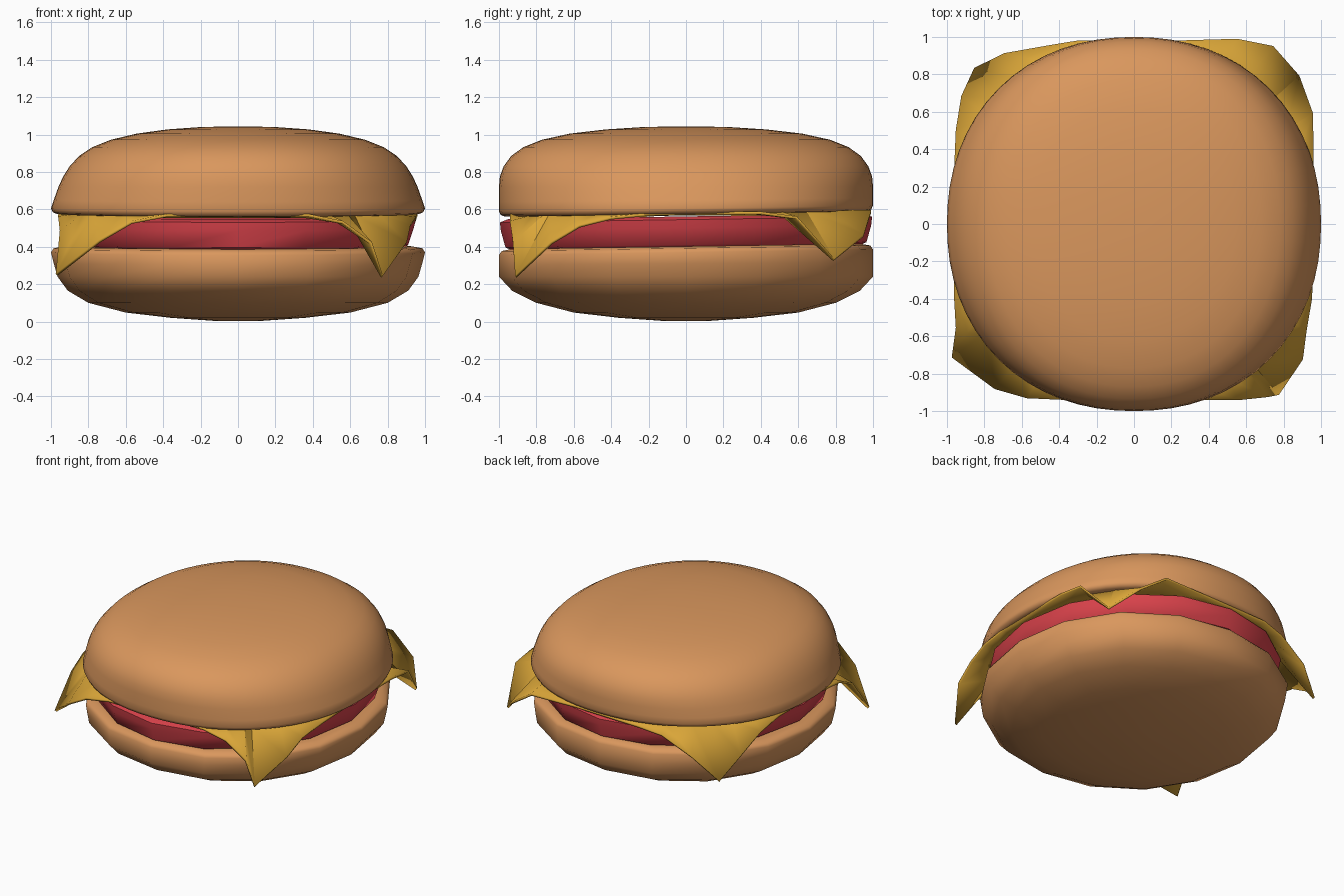
import bpy, bmesh, math

if "Cube" in bpy.data.objects:
    bpy.data.objects.remove(bpy.data.objects["Cube"])

TILT = 0.015  # the whole stack leans slightly toward the front


def material(name, colour):
    m = bpy.data.materials.new(name)
    m.diffuse_color = (*colour, 1)
    m.use_nodes = True
    m.node_tree.nodes["Principled BSDF"].inputs["Base Color"].default_value = m.diffuse_color
    return m


bun_mat = material("toasted bun", (0.70, 0.31, 0.11))
patty_mat = material("red patty", (0.70, 0.055, 0.07))
cheese_mat = material("yellow cheese", (0.70, 0.38, 0.04))


def finish(name, bm, mat, angle):
    bmesh.ops.recalc_face_normals(bm, faces=bm.faces)
    mesh = bpy.data.meshes.new(name)
    bm.to_mesh(mesh)
    bm.free()
    mesh.materials.append(mat)
    ob = bpy.data.objects.new(name, mesh)
    bpy.context.collection.objects.link(ob)
    bpy.ops.object.select_all(action='DESELECT')
    ob.select_set(True)
    bpy.context.view_layer.objects.active = ob
    bpy.ops.object.shade_smooth_by_angle(angle=math.radians(angle))
    return ob


def unit_radius(a, power):
    """Radius of a unit superellipse in direction a."""
    return (abs(math.cos(a)) ** power + abs(math.sin(a)) ** power) ** (-1 / power)


def stack_rings(name, rings, sides, power, mat, angle):
    """Lathe-like solid; each ring is (x radius, y radius, z, tilt)."""
    bm = bmesh.new()
    loops = []
    for rx, ry, z, tilt in rings:
        loop = []
        for i in range(sides):
            a = 2 * math.pi * i / sides
            r = unit_radius(a, power)
            y = ry * r * math.sin(a)
            loop.append(bm.verts.new((rx * r * math.cos(a), y, z + tilt * y)))
        loops.append(loop)
    for lo, hi in zip(loops, loops[1:]):
        for i in range(sides):
            j = (i + 1) % sides
            bm.faces.new((lo[i], lo[j], hi[j], hi[i]))
    # close both ends
    bm.faces.new(loops[0][::-1])
    bm.faces.new(loops[-1])
    return finish(name, bm, mat, angle)


# bottom bun: coarse, domed underneath
stack_rings("bottom_bun", [
    (0.12, 0.12, 0.003, 0), (0.36, 0.36, 0.02, 0), (0.60, 0.60, 0.048, 0),
    (0.80, 0.80, 0.10, 0), (0.91, 0.93, 0.165, 0), (0.965, 1.0, 0.24, 0),
    (0.985, 1.0, 0.31, 0.005), (1.0, 1.0, 0.37, TILT), (0.985, 0.985, 0.392, TILT),
    (0.93, 0.93, 0.402, TILT)], 16, 2.1, bun_mat, 50)

# patty: coarse disc, wider at the top
stack_rings("patty", [
    (0.88, 0.93, 0.395, TILT), (0.91, 0.965, 0.41, TILT), (0.94, 0.99, 0.50, TILT),
    (0.95, 0.995, 0.545, TILT), (0.92, 0.95, 0.562, TILT)], 16, 2.0, patty_mat, 50)

# top bun: smooth dome
stack_rings("top_bun", [
    (0.90, 0.90, 0.572, TILT), (0.97, 0.97, 0.576, TILT), (0.99, 0.99, 0.584, TILT),
    (1.0, 1.0, 0.605, TILT), (0.985, 1.0, 0.65, 0.01), (0.96, 1.0, 0.72, 0),
    (0.935, 0.995, 0.775, 0), (0.90, 0.975, 0.83, 0), (0.85, 0.935, 0.885, 0),
    (0.78, 0.87, 0.932, 0), (0.68, 0.77, 0.972, 0), (0.54, 0.62, 1.005, 0),
    (0.38, 0.43, 1.027, 0), (0.20, 0.23, 1.04, 0), (0.06, 0.07, 1.043, 0)],
    64, 2.15, bun_mat, 60)

# cheese: square slice whose four corners droop over the patty
edge = [
    (0.96, 0.0, .578), (0.96, 0.40, .58), (0.955, 0.59, .555), (0.88, 0.79, .33),
    (0.74, 0.95, .46), (0.55, 0.99, .588), (0.2, 0.98, .59), (-0.3, 0.98, .58),
    (-0.47, 0.95, .55), (-0.69, 0.91, .43), (-0.85, 0.83, .27), (-0.92, 0.68, .42),
    (-0.95, 0.50, .53), (-0.96, 0.30, .575), (-0.96, -0.15, .575), (-0.96, -0.40, .555),
    (-0.95, -0.55, .48), (-0.97, -0.71, .25), (-0.74, -0.88, .43), (-0.57, -0.93, .53),
    (-0.38, -0.94, .567), (0.0, -0.94, .567), (0.38, -0.94, .567), (0.56, -0.94, .53),
    (0.71, -0.925, .42), (0.77, -0.91, .24), (0.90, -0.72, .42), (0.92, -0.57, .51),
    (0.95, -0.40, .553), (0.96, -0.2, .573)]
bm = bmesh.new()
outer, inner = [], []
for x, y, z in edge:
    s = min(0.96, 0.93 * unit_radius(math.atan2(y, x), 2.2) / math.hypot(x, y))
    outer.append(bm.verts.new((x, y, z)))
    inner.append(bm.verts.new((x * s, y * s, 0.575 + TILT * y * s)))
n = len(edge)
for i in range(n):
    j = (i + 1) % n
    bm.faces.new((inner[i], outer[i], outer[j], inner[j]))
bm.faces.new(inner)
cheese = finish("cheese_slice", bm, cheese_mat, 25)
mod = cheese.modifiers.new("thickness", 'SOLIDIFY')
mod.thickness = 0.016
mod.offset = 0
